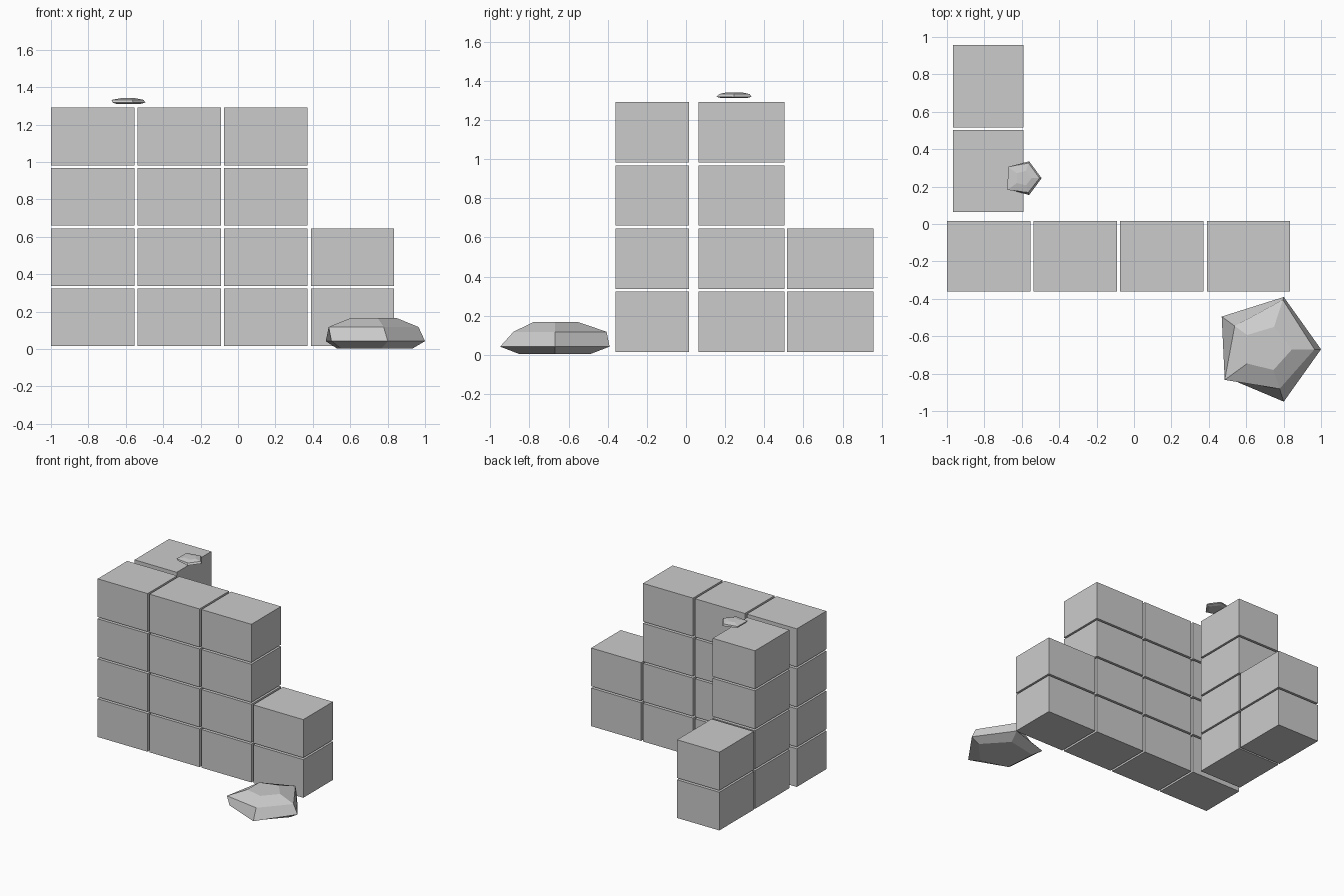
import bpy, bmesh
from math import cos, sin, tau

if "Cube" in bpy.data.objects:
    bpy.data.objects.remove(bpy.data.objects["Cube"])

BLOCK_H, ROW = 0.308, 0.3225


def link(name, bm):
    bmesh.ops.recalc_face_normals(bm, faces=bm.faces[:])
    me = bpy.data.meshes.new(name)
    bm.to_mesh(me)
    bm.free()
    ob = bpy.data.objects.new(name, me)
    bpy.context.collection.objects.link(ob)
    return ob


def block(name, x, y, row, sx, sy):
    bm = bmesh.new()
    bmesh.ops.create_cube(bm, size=1)
    bmesh.ops.scale(bm, vec=(sx, sy, BLOCK_H), verts=bm.verts)
    ob = link(name, bm)
    ob.location = (x, y, 0.015 + BLOCK_H / 2 + row * ROW)


def rock(name, x, y, rings):
    """Five-sided stone: each ring is (height, five radii)."""
    bm = bmesh.new()
    loops = [[bm.verts.new((r * cos(tau * k / 5), r * sin(tau * k / 5), z))
              for k, r in enumerate(radii)] for z, radii in rings]
    for a, b in zip(loops, loops[1:]):
        for k in range(5):
            n = (k + 1) % 5
            bm.faces.new((a[k], a[n], b[n], b[k]))
    bm.faces.new(loops[0][::-1])
    bm.faces.new(loops[-1])
    link(name, bm).location = (x, y, 0)


# Broken walls: the top two rows are one block shorter
for row in range(4):
    for col in range(4 if row < 2 else 3):
        block(f"front_wall_block_{row}_{col}", -0.777 + col * 0.463, -0.172, row, 0.446, 0.377)
    for col in range(2 if row < 2 else 1):
        block(f"side_wall_block_{row}_{col}", -0.779, 0.283 + col * 0.454, row, 0.377, 0.44)

# Large fallen stone at the front corner
rock("fallen_stone", 0.71, -0.67, [
    (0.004, (0.225, 0.19, 0.225, 0.20, 0.19)),
    (0.042, (0.29, 0.294, 0.298, 0.26, 0.294)),
    (0.118, (0.255, 0.278, 0.212, 0.278, 0.222)),
    (0.167, (0.135, 0.126, 0.13, 0.13, 0.116))])

# Small flat stone on top of the side wall
rock("small_stone", -0.59, 0.245, [
    (1.311, (0.07, 0.065, 0.075, 0.075, 0.065)),
    (1.318, (0.096, 0.095, 0.098, 0.10, 0.095)),
    (1.332, (0.085, 0.085, 0.103, 0.107, 0.08)),
    (1.341, (0.042, 0.042, 0.045, 0.045, 0.04))])
